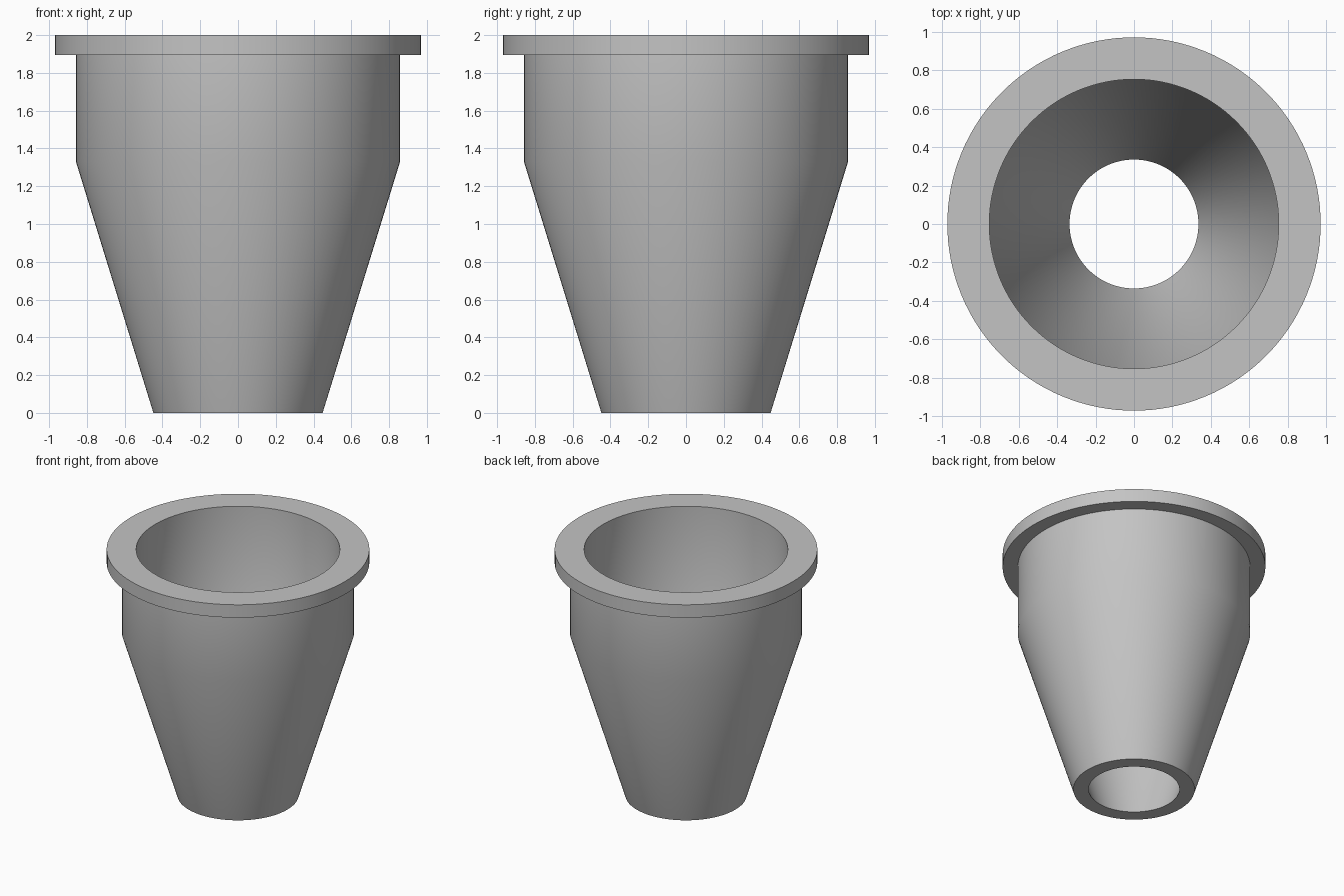
import bpy
import bmesh
import math

cube = bpy.data.objects.get("Cube")
if cube:
    bpy.data.objects.remove(cube, do_unlink=True)

SEGMENTS = 128

# Plain grey material
grey = bpy.data.materials.new("plain grey")
grey.use_nodes = True
colour = (0.55, 0.55, 0.55, 1)
grey.diffuse_color = colour
grey.node_tree.nodes["Principled BSDF"].inputs["Base Color"].default_value = colour


def revolve(name, profile, material):
    """Turn a closed (radius, height) profile around the z axis."""
    bm = bmesh.new()
    verts = [bm.verts.new((r, 0, z)) for r, z in profile]
    edges = [bm.edges.new((verts[i - 1], verts[i])) for i in range(len(verts))]
    bmesh.ops.spin(bm, geom=verts + edges, cent=(0, 0, 0), axis=(0, 0, 1),
                   angle=math.tau, steps=SEGMENTS, use_duplicate=False)
    bmesh.ops.remove_doubles(bm, verts=bm.verts[:], dist=0.0001)
    bmesh.ops.recalc_face_normals(bm, faces=bm.faces[:])
    mesh = bpy.data.meshes.new(name)
    bm.to_mesh(mesh)
    bm.free()
    mesh.materials.append(material)
    obj = bpy.data.objects.new(name, mesh)
    bpy.context.collection.objects.link(obj)
    bpy.ops.object.select_all(action="DESELECT")
    obj.select_set(True)
    bpy.context.view_layer.objects.active = obj
    bpy.ops.object.shade_smooth_by_angle(angle=math.radians(30))
    return obj


# Hollow tapered body with a flat rim flange, open at both ends
outside = [(0.448, 0), (0.858, 1.33), (0.858, 1.895), (0.97, 1.895), (0.97, 2)]
inside = [(0.752, 2), (0.752, 1.33), (0.335, 0)]
revolve("flanged_funnel", outside + inside, grey)
